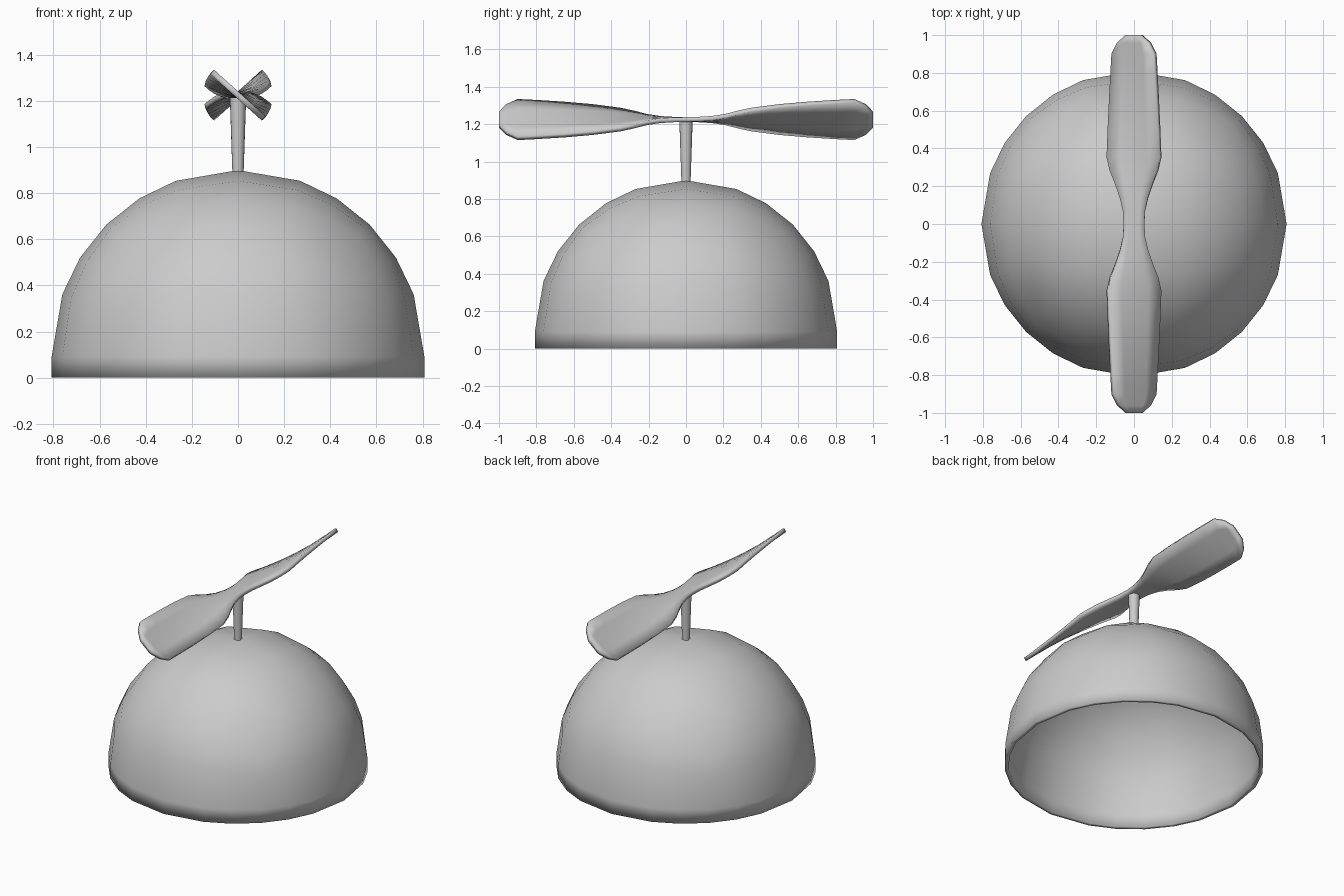
import bpy, bmesh, math
from mathutils import Vector

if "Cube" in bpy.data.objects:
    bpy.data.objects.remove(bpy.data.objects["Cube"])


def finish(bm, name, thickness=0.0, offset=0.0):
    bmesh.ops.recalc_face_normals(bm, faces=bm.faces)
    mesh = bpy.data.meshes.new(name)
    bm.to_mesh(mesh)
    bm.free()
    mesh.polygons.foreach_set("use_smooth", [True] * len(mesh.polygons))
    obj = bpy.data.objects.new(name, mesh)
    bpy.context.collection.objects.link(obj)
    if thickness:
        mod = obj.modifiers.new("shell", "SOLIDIFY")
        mod.thickness = thickness
        mod.offset = offset
    return obj


# Cap dome: upper half of a rounded cube with a short straight rim
RADIUS, RIM = 0.808, 0.092
SPACING = [0.0, 0.354, 0.625, 1.0]
bm = bmesh.new()
bmesh.ops.create_cube(bm, size=2)
bmesh.ops.subdivide_edges(bm, edges=bm.edges[:], cuts=5, use_grid_fill=True)
bmesh.ops.delete(bm, geom=[v for v in bm.verts if v.co.z < -0.1], context="VERTS")
for v in bm.verts:
    even = [math.copysign(SPACING[round(abs(c) * 3)], c) for c in v.co]
    v.co = Vector(even).normalized() * RADIUS + Vector((0, 0, RIM))
edge_loop = [e for e in bm.edges if e.is_boundary]
new = bmesh.ops.extrude_edge_only(bm, edges=edge_loop)["geom"]
for v in new:
    if isinstance(v, bmesh.types.BMVert):
        v.co.z = 0.0
finish(bm, "cap_dome", 0.025, -1)

# Stem: thin post that widens towards the propeller
bpy.ops.mesh.primitive_cone_add(vertices=16, radius1=0.024, radius2=0.036,
                                depth=0.35, location=(0, 0, 1.055))
stem = bpy.context.object
stem.name = "stem"
bpy.ops.object.shade_smooth_by_angle(angle=math.radians(40))

# Propeller: twisted sheet, sections given as (y, half width, twist in degrees)
HALF = [(0.0, 0.055, 0), (0.07, 0.059, 2), (0.14, 0.075, 5), (0.21, 0.1, 10),
        (0.28, 0.13, 16), (0.35, 0.15, 20), (0.5, 0.152, 28), (0.65, 0.152, 34),
        (0.8, 0.151, 39), (0.9, 0.15, 42), (0.96, 0.11, 42), (1.0, 0.05, 42)]
sections = [(-y, w, -a) for y, w, a in reversed(HALF[1:])] + HALF
bm = bmesh.new()
rows = []
for y, w, a in sections:
    a = math.radians(a)
    rows.append([bm.verts.new((u * w * math.cos(a), y, 1.225 + u * w * math.sin(a)))
                 for u in (-1, -0.5, 0, 0.5, 1)])
for r0, r1 in zip(rows, rows[1:]):
    for i in range(4):
        bm.faces.new((r0[i], r0[i + 1], r1[i + 1], r1[i]))
finish(bm, "propeller", 0.025, 0)
